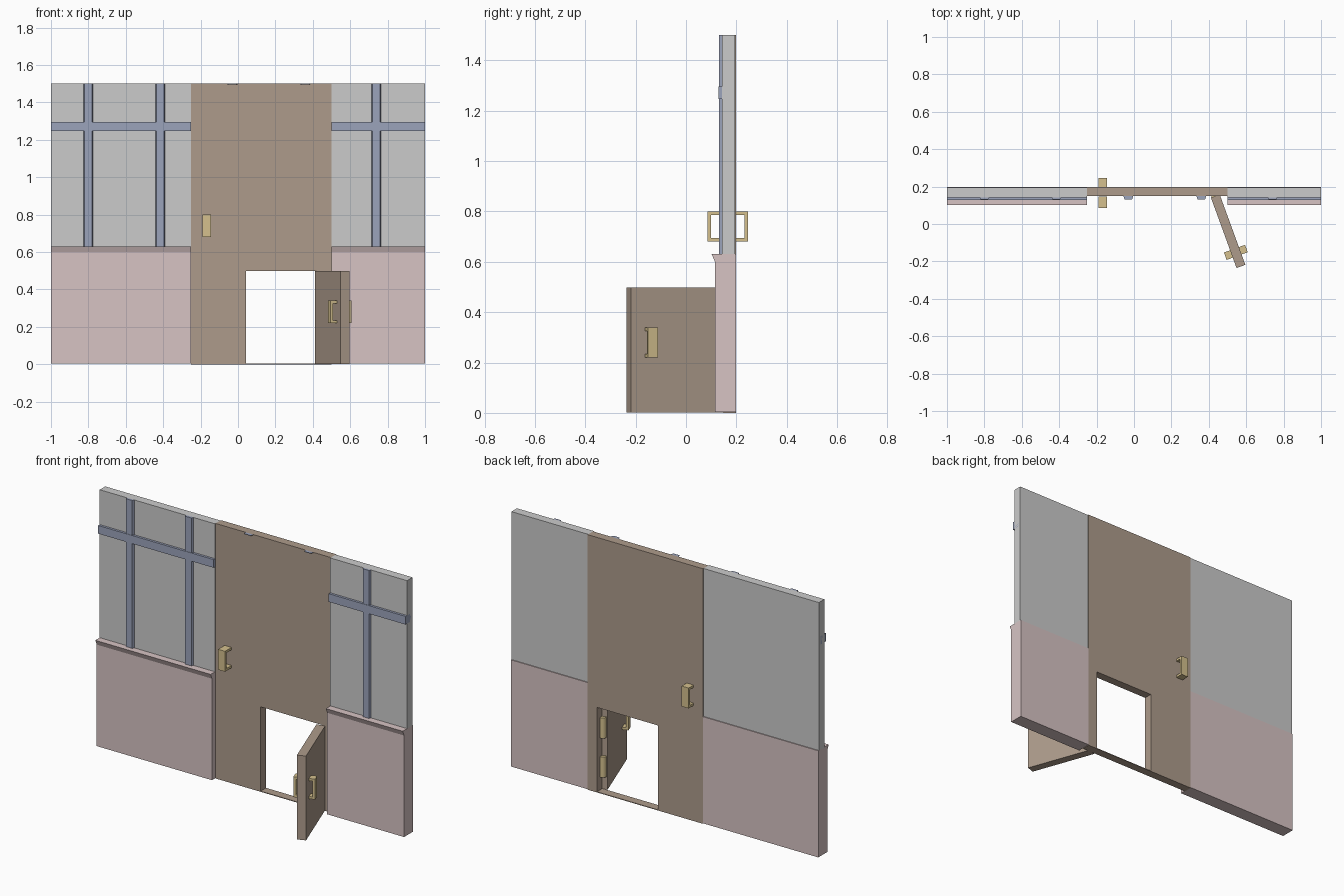
import bpy, bmesh, math
from mathutils import Matrix, Vector

if "Cube" in bpy.data.objects:
    bpy.data.objects.remove(bpy.data.objects["Cube"])


def material(name, rgb):
    m = bpy.data.materials.new(name)
    m.diffuse_color = (*rgb, 1)
    m.use_nodes = True
    m.node_tree.nodes["Principled BSDF"].inputs["Base Color"].default_value = m.diffuse_color
    return m


PINK = material("pink_paint", (0.68, 0.55, 0.55))
BROWN = material("brown_wood", (0.42, 0.33, 0.26))
BLUE = material("blue_trim", (0.33, 0.37, 0.50))
BRASS = material("brass", (0.66, 0.53, 0.27))


def prism(name, pts, axis, lo, hi, mat=None):
    """Extrude a 2D outline along an axis: x takes (y,z), y takes (x,z), z takes (x,y)."""
    place = {"x": lambda a, b, t: (t, a, b),
             "y": lambda a, b, t: (a, t, b),
             "z": lambda a, b, t: (a, b, t)}[axis]
    bm = bmesh.new()
    face = bm.faces.new([bm.verts.new(place(a, b, lo)) for a, b in pts])
    ext = bmesh.ops.extrude_face_region(bm, geom=[face])
    moved = [v for v in ext["geom"] if isinstance(v, bmesh.types.BMVert)]
    bmesh.ops.translate(bm, verts=moved, vec=Vector(place(0, 0, hi - lo)))
    bmesh.ops.recalc_face_normals(bm, faces=bm.faces)
    me = bpy.data.meshes.new(name)
    bm.to_mesh(me)
    bm.free()
    if mat:
        me.materials.append(mat)
    ob = bpy.data.objects.new(name, me)
    bpy.context.collection.objects.link(ob)
    return ob


def box(name, x, y, z, mat=None):
    return prism(name, [(x[0], y[0]), (x[1], y[0]), (x[1], y[1]), (x[0], y[1])],
                 "z", z[0], z[1], mat)


def handle(name, half, start, z0, width, frame):
    """Pair of C-shaped pulls, one on each face of a panel centred on local y = 0."""
    t, h = 0.014, 0.12
    for label, s in (("front", -1), ("back", 1)):
        pts = [(s * start, z0), (s * half, z0), (s * half, z0 + h), (s * start, z0 + h),
               (s * start, z0 + h - t), (s * (half - t), z0 + h - t),
               (s * (half - t), z0 + t), (s * start, z0 + t)]
        prism(f"{name}_{label}", pts, "x", -width / 2, width / 2, BRASS).matrix_world = frame


# Side walls: pink lower panel with flared cap, grey upper panel, blue battens
for side, x, studs in (("left", (-1, -0.25), (-0.80, -0.415)),
                       ("right", (0.5, 1), (0.74,))):
    prism(f"{side}_lower_wall",
          [(0.115, 0.003), (0.199, 0.003), (0.199, 0.63), (0.102, 0.63), (0.115, 0.60)],
          "x", *x, PINK)
    box(f"{side}_upper_wall", x, (0.143, 0.194), (0.625, 1.5))
    box(f"{side}_cross_rail", x, (0.129, 0.178), (1.247, 1.295), BLUE)
    for i, c in enumerate(studs):
        prism(f"{side}_stud_{i}",
              [(c - 0.026, 0.145), (c - 0.020, 0.131), (c + 0.020, 0.131), (c + 0.026, 0.145)],
              "z", 0.63, 1.5, BLUE)

# Wooden centre panel with the doorway notch, and threshold strip
prism("centre_panel",
      [(-0.25, 0), (0.043, 0), (0.043, 0.5), (0.44, 0.5), (0.44, 0), (0.5, 0), (0.5, 1.5), (-0.25, 1.5)],
      "y", 0.149, 0.199, BROWN)
box("threshold", (0.043, 0.44), (0.149, 0.199), (0, 0.004), BROWN)

# Stud ends at the top edge of the centre panel
for i, c in enumerate((-0.03, 0.36)):
    prism(f"stud_end_{i}",
          [(c - 0.026, 0.149), (c - 0.020, 0.131), (c + 0.020, 0.131), (c + 0.026, 0.149)],
          "z", 1.497, 1.5, BLUE)

# Open small door: local x runs from the hinge outwards, turned 70 degrees
hinge = Matrix.Translation((0.435, 0.149, 0)) @ Matrix.Rotation(math.radians(-70), 4, "Z")
box("small_door", (0, 0.40), (-0.025, 0.025), (0.002, 0.498), BROWN).matrix_world = hinge

# Hinge barrels
for i, z in enumerate((0.14, 0.37)):
    bpy.ops.mesh.primitive_cylinder_add(vertices=16, radius=0.021, depth=0.12,
                                        location=(0.435, 0.151, z))
    ob = bpy.context.object
    ob.name = f"hinge_{i}"
    ob.data.materials.append(BRASS)
    bpy.ops.object.shade_smooth_by_angle(angle=math.radians(40))

# Pull handles on the centre panel and on the small door
handle("panel_handle", 0.08, 0.02, 0.68, 0.045, Matrix.Translation((-0.167, 0.166, 0)))
handle("door_handle", 0.06, 0.02, 0.22, 0.042, hinge @ Matrix.Translation((0.32, 0, 0)))
